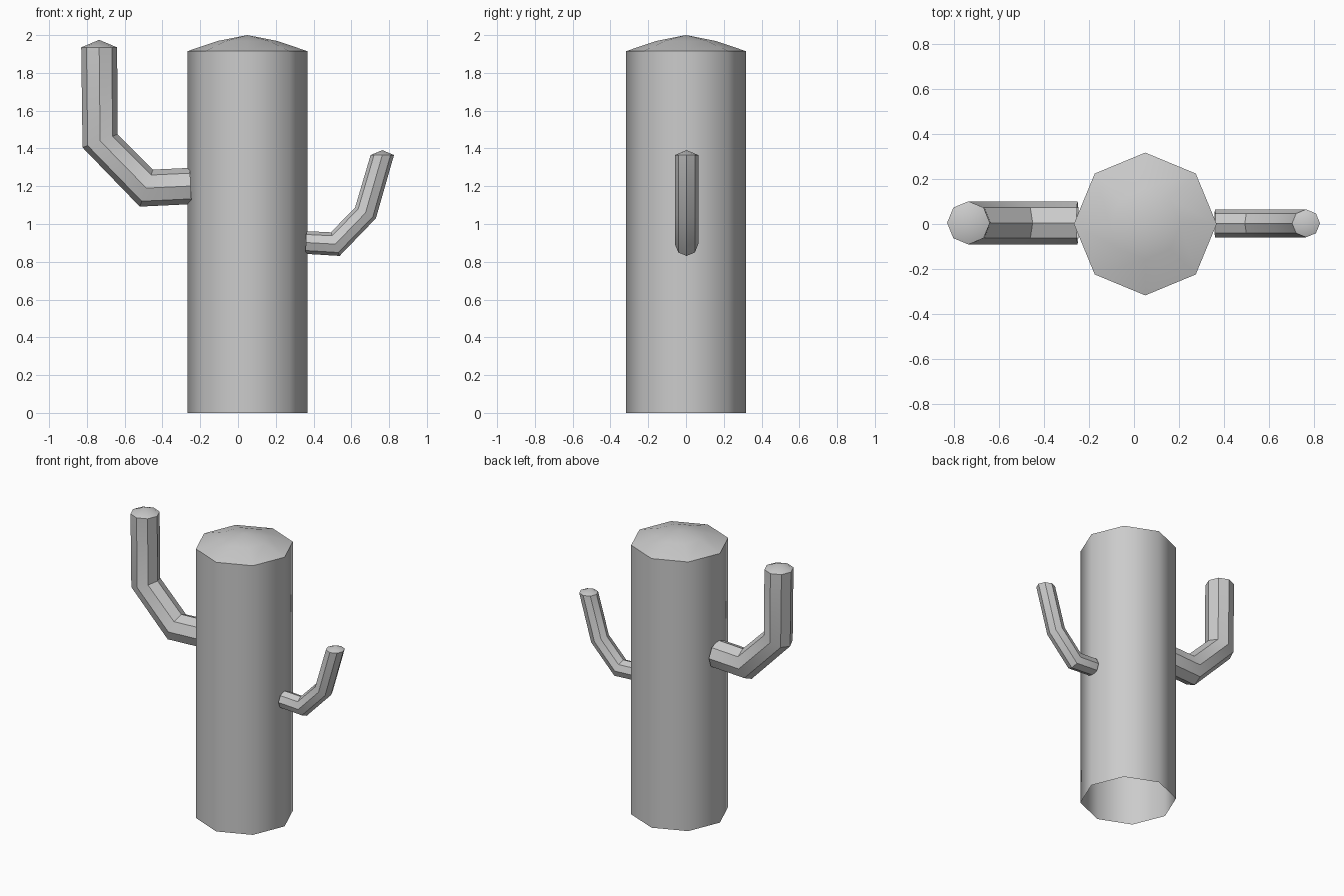
import bpy, bmesh, math

if "Cube" in bpy.data.objects:
    bpy.data.objects.remove(bpy.data.objects["Cube"])

SIDES = 8


def build(name, rings, apex, smooth_deg):
    """Skin octagonal rings (inner xz, outer xz, y radius) and close with an apex; base stays open."""
    bm = bmesh.new()
    loops = []
    for (ax, az), (bx, bz), r, yc in rings:
        loop = []
        for k in range(SIDES):
            a = 2 * math.pi * k / SIDES
            c, s = math.cos(a), math.sin(a)
            loop.append(bm.verts.new(((ax + bx) / 2 + c * (ax - bx) / 2,
                                      yc + s * r,
                                      (az + bz) / 2 + c * (az - bz) / 2)))
        loops.append(loop)
    for lo, hi in zip(loops, loops[1:]):
        for k in range(SIDES):
            n = (k + 1) % SIDES
            bm.faces.new((lo[k], lo[n], hi[n], hi[k]))
    tip = bm.verts.new(apex)
    for k in range(SIDES):
        bm.faces.new((loops[-1][k], loops[-1][(k + 1) % SIDES], tip))
    bmesh.ops.recalc_face_normals(bm, faces=bm.faces)
    # open shell: make sure the cap points up
    tip.normal_update()
    if tip.normal.z < 0:
        bmesh.ops.reverse_faces(bm, faces=bm.faces)
    mesh = bpy.data.meshes.new(name)
    bm.to_mesh(mesh)
    bm.free()
    obj = bpy.data.objects.new(name, mesh)
    bpy.context.collection.objects.link(obj)
    bpy.ops.object.select_all(action='DESELECT')
    obj.select_set(True)
    bpy.context.view_layer.objects.active = obj
    bpy.ops.object.shade_smooth_by_angle(angle=math.radians(smooth_deg))
    return obj


# Trunk with a shallow domed top
TX = 0.05
trunk = [((TX + r, z), (TX - r, z), r, 0.0)
         for r, z in ((0.317, 0), (0.317, 1.915), (0.158, 1.969))]
build("trunk", trunk, (TX, 0, 2.0), 50)


# Arms: bent tubes given by inner and outer corner of each bend
def arm(name, corners, r, yc, apex):
    build(name, [(i, o, r, yc) for i, o in corners], apex, 28)


arm("left_arm",
    [((-0.255, 1.297), (-0.246, 1.105)),
     ((-0.45, 1.288), (-0.52, 1.092)),
     ((-0.637, 1.475), (-0.823, 1.405)),
     ((-0.64, 1.935), (-0.83, 1.935))],
    0.096, 0.005, (-0.735, 0.005, 1.975))

arm("right_arm",
    [((0.362, 0.962), (0.357, 0.842)),
     ((0.492, 0.956), (0.538, 0.831)),
     ((0.62, 1.088), (0.73, 1.03)),
     ((0.702, 1.365), (0.826, 1.365))],
    0.062, 0.003, (0.764, 0.003, 1.391))
